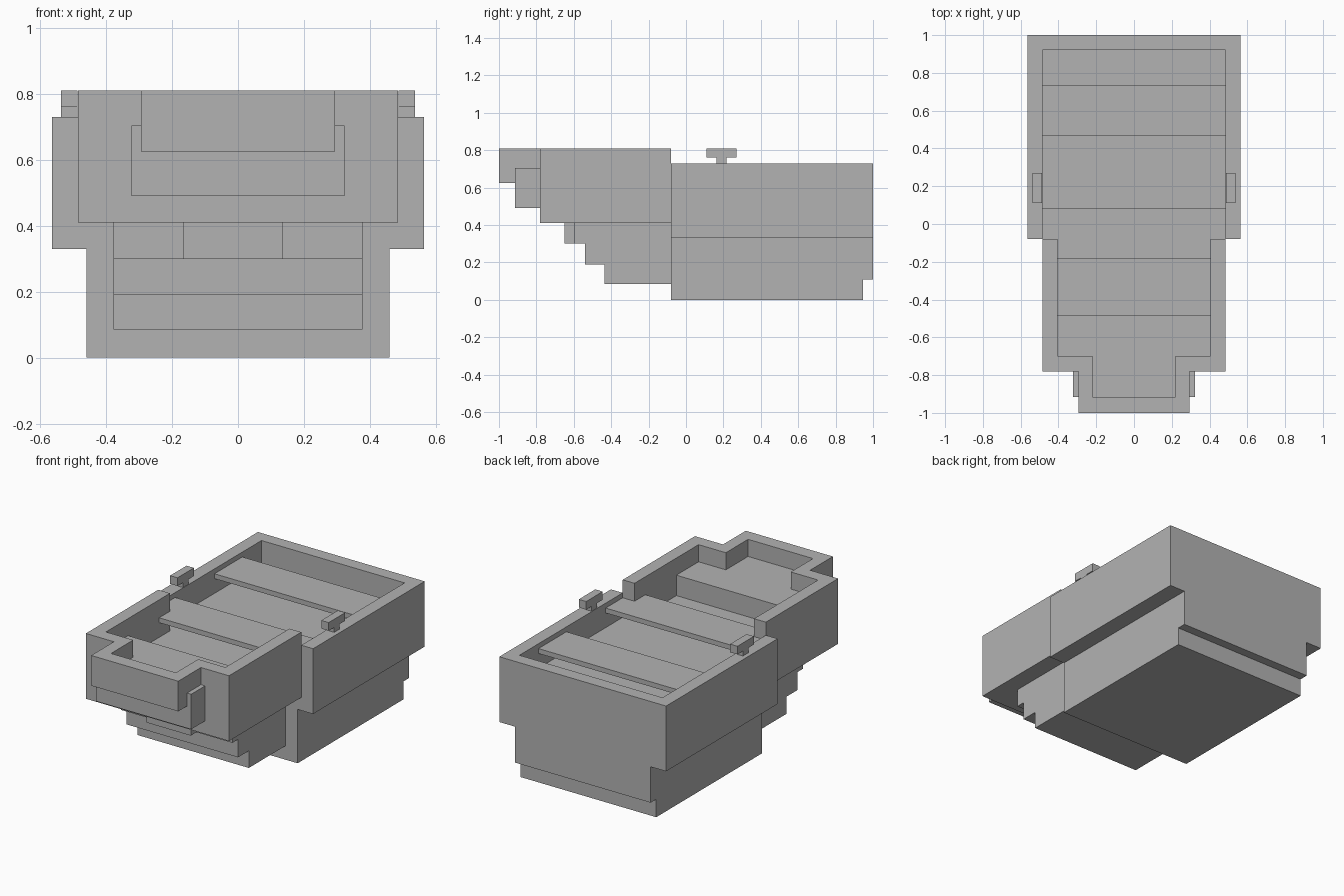
import bpy
import bmesh

if "Cube" in bpy.data.objects:
    bpy.data.objects.remove(bpy.data.objects["Cube"], do_unlink=True)

grey = bpy.data.materials.new("plain_grey")
grey.use_nodes = True
colour = (0.45, 0.45, 0.45, 1)
grey.diffuse_color = colour
grey.node_tree.nodes["Principled BSDF"].inputs["Base Color"].default_value = colour


def prism(name, outline, z0, z1):
    """Extrude a flat plan outline from z0 up to z1."""
    bm = bmesh.new()
    base = bm.faces.new([bm.verts.new((x, y, z0)) for x, y in outline])
    extruded = bmesh.ops.extrude_face_region(bm, geom=[base], use_keep_orig=True)
    top = [v for v in extruded["geom"] if isinstance(v, bmesh.types.BMVert)]
    bmesh.ops.translate(bm, verts=top, vec=(0, 0, z1 - z0))
    bmesh.ops.recalc_face_normals(bm, faces=bm.faces)
    mesh = bpy.data.meshes.new(name)
    bm.to_mesh(mesh)
    bm.free()
    mesh.materials.append(grey)
    obj = bpy.data.objects.new(name, mesh)
    bpy.context.collection.objects.link(obj)
    return obj


def box(name, x0, x1, y0, y1, z0, z1):
    return prism(name, [(x0, y0), (x1, y0), (x1, y1), (x0, y1)], z0, z1)


def slab(name, half, y0, y1, z0, z1):
    """Box centred on the middle line."""
    return box(name, -half, half, y0, y1, z0, z1)


def wall(name, outer, inner, z0, z1):
    """U-shaped wall; each half path runs from the closed end to the open tip."""
    def flip(path):
        return [(-x, y) for x, y in path]
    outline = flip(outer)[::-1] + outer + inner[::-1] + flip(inner)
    return prism(name, outline, z0, z1)


JOIN = -0.08    # where the front and rear hulls meet
FLOOR = 0.58
RIM = 0.81
DECK = 0.705

# Rear hull: keel, floor and wall
slab("rear_keel", 0.46, JOIN, 0.945, 0, 0.11)
slab("rear_lower_hull", 0.46, JOIN, 1, 0.11, 0.33)
slab("rear_floor", 0.565, JOIN, 1, 0.33, FLOOR)
wall("rear_wall", [(0.565, 1), (0.565, JOIN)],
     [(0.485, 0.92), (0.485, JOIN)], FLOOR, 0.73)

# Front hull: floor, wall and stepped bow rim
slab("front_floor", 0.485, -0.78, JOIN, 0.41, FLOOR)
wall("front_wall", [(0.485, -0.78), (0.485, JOIN)],
     [(0.405, -0.70), (0.405, JOIN)], FLOOR, 0.625)
wall("bow_rim", [(0.295, -1), (0.295, -0.78), (0.485, -0.78), (0.485, JOIN)],
     [(0.22, -0.915), (0.22, -0.70), (0.405, -0.70), (0.405, JOIN)], 0.625, RIM)
slab("bow_block", 0.323, -0.915, -0.70, 0.49, DECK)
slab("bow_deck", 0.405, -0.70, -0.485, FLOOR, DECK)

# Steps under the front hull
for i, (front, bottom, top) in enumerate(
        [(-0.435, 0.085, 0.19), (-0.54, 0.19, 0.30), (-0.595, 0.30, 0.41)]):
    slab(f"under_step_{i + 1}", 0.378, front, JOIN, bottom, top)
box("under_bow_block", -0.165, 0.135, -0.65, -0.595, 0.30, 0.41)

# Seats: the front one narrows where it enters the front hull
slab("rear_seat", 0.485, 0.465, 0.735, 0.67, 0.70)
prism("middle_seat", [(-0.405, -0.185), (0.405, -0.185), (0.405, JOIN),
                      (0.485, JOIN), (0.485, 0.085), (-0.485, 0.085),
                      (-0.485, JOIN), (-0.405, JOIN)], 0.67, 0.70)

# Oar rests
for side, x in (("left", 0.4875), ("right", -0.5375)):
    box(f"{side}_oar_post", x, x + 0.05, 0.163, 0.217, 0.73, 0.76)
    box(f"{side}_oar_rest", x, x + 0.05, 0.11, 0.27, 0.76, RIM)
